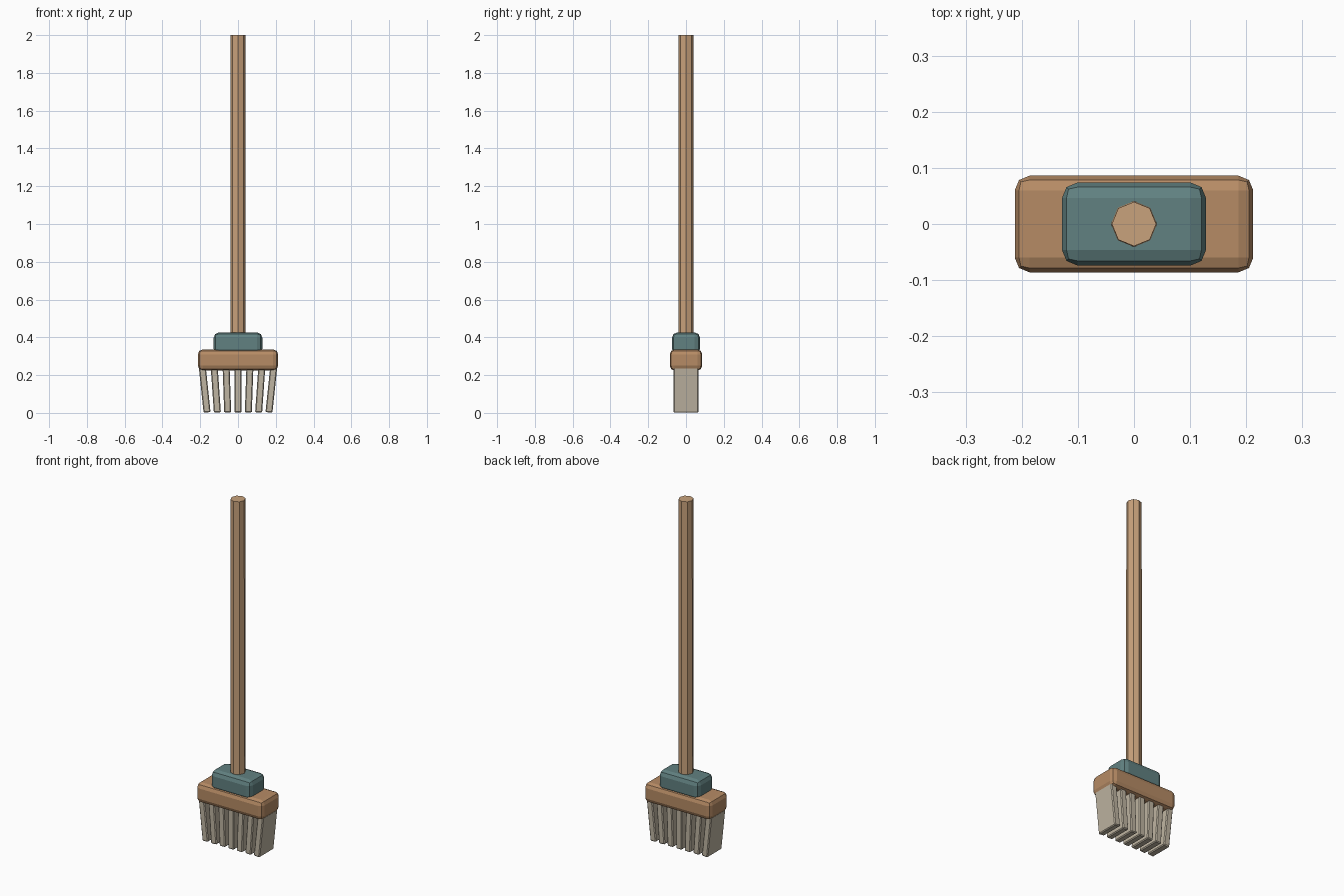
import bpy
import math

if "Cube" in bpy.data.objects:
    bpy.data.objects.remove(bpy.data.objects["Cube"])


def material(name, rgb):
    mat = bpy.data.materials.new(name)
    mat.diffuse_color = (*rgb, 1)
    mat.use_nodes = True
    mat.node_tree.nodes["Principled BSDF"].inputs["Base Color"].default_value = mat.diffuse_color
    return mat


def box(name, size, centre, bevel, segments, mat, tilt=0.0):
    bpy.ops.mesh.primitive_cube_add(size=1, location=centre)
    obj = bpy.context.object
    obj.name = name
    obj.scale = size
    bpy.ops.object.transform_apply(location=False, rotation=False, scale=True)
    obj.rotation_euler.y = tilt
    mod = obj.modifiers.new("Bevel", 'BEVEL')
    mod.width = bevel
    mod.segments = segments
    obj.data.materials.append(mat)
    return obj


wood = material("handle_wood", (0.58, 0.36, 0.20))
dark_wood = material("head_wood", (0.47, 0.26, 0.13))
teal = material("teal_collar", (0.12, 0.22, 0.22))
straw = material("bristle_straw", (0.52, 0.46, 0.36))

# Octagonal handle, very slightly tapered
bpy.ops.mesh.primitive_cone_add(vertices=8, radius1=0.041, radius2=0.0395,
                                depth=1.63, location=(0, 0, 1.185))
handle = bpy.context.object
handle.name = "handle"
handle.data.materials.append(wood)

# Collar and head block with rounded edges
box("collar", (0.257, 0.148, 0.116), (0, 0, 0.368), 0.028, 2, teal)
box("head_block", (0.425, 0.172, 0.112), (0, 0, 0.28), 0.026, 2, dark_wood)

# Seven rows of bristles, fanned outwards towards the head
for i in range(-3, 4):
    box(f"bristle_row_{i + 4}", (0.037, 0.133, 0.24), (i * 0.0588, 0, 0.122),
        0.005, 1, straw, tilt=i * math.radians(2))
